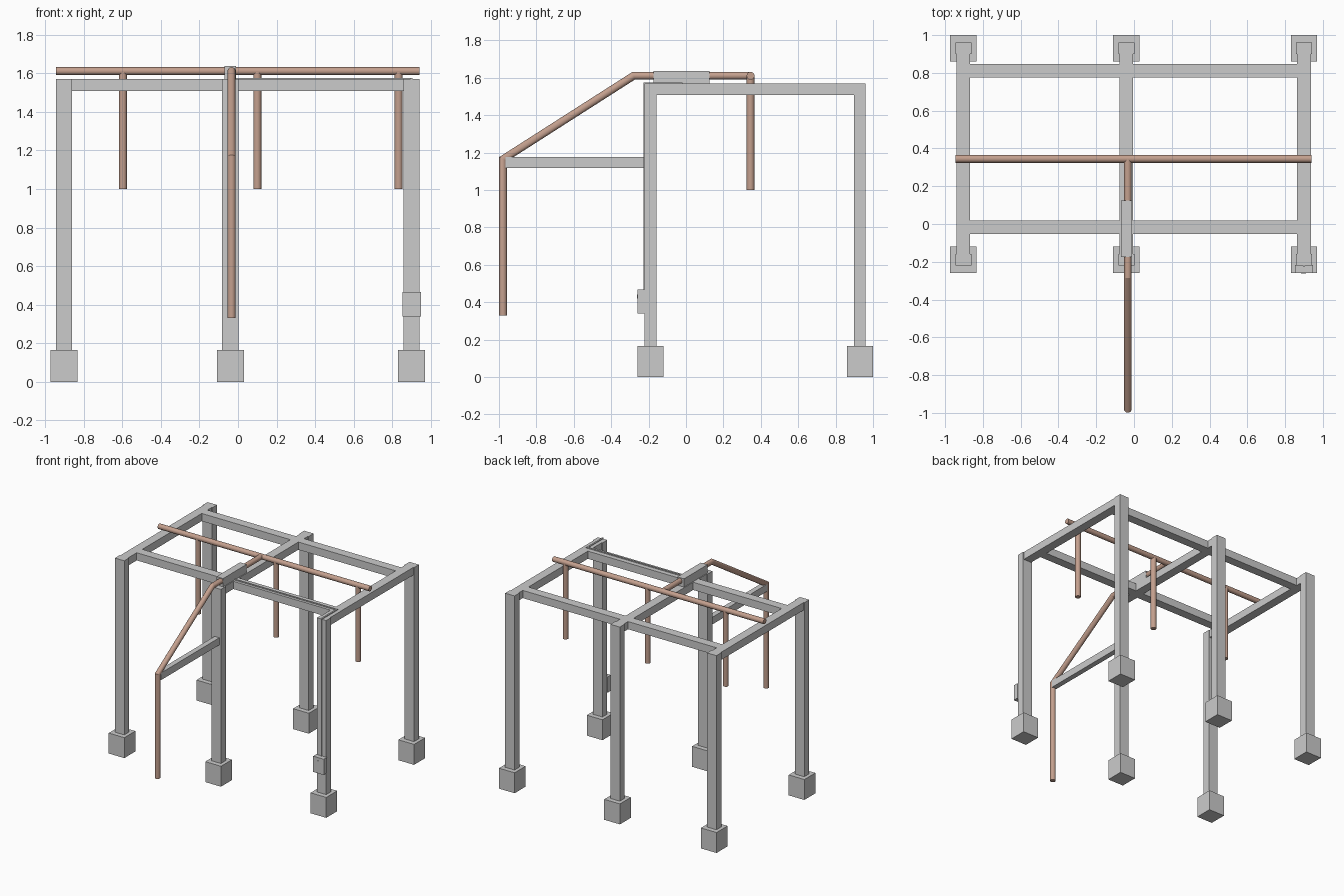
import bpy, bmesh, math
from mathutils import Vector

if "Cube" in bpy.data.objects:
    bpy.data.objects.remove(bpy.data.objects["Cube"])

copper = bpy.data.materials.new("copper")
copper.diffuse_color = (0.55, 0.35, 0.27, 1)
copper.use_nodes = True
copper.node_tree.nodes["Principled BSDF"].inputs["Base Color"].default_value = copper.diffuse_color


def finish(bm, name, mat=None):
    bmesh.ops.recalc_face_normals(bm, faces=bm.faces)
    me = bpy.data.meshes.new(name)
    bm.to_mesh(me)
    bm.free()
    ob = bpy.data.objects.new(name, me)
    bpy.context.collection.objects.link(ob)
    if mat:
        me.materials.append(mat)
    return ob


def box(name, x, y, z):
    """Box from (min, max) ranges."""
    bm = bmesh.new()
    bmesh.ops.create_cube(bm, size=1)
    for v in bm.verts:
        v.co = [(a + b) / 2 + c * (b - a) for c, (a, b) in zip(v.co, (x, y, z))]
    return finish(bm, name)


def pipe(name, points, r=0.021, n=20):
    """Round pipe along a path, mitred at each corner."""
    pts = [Vector(p) for p in points]
    dirs = [(b - a).normalized() for a, b in zip(pts, pts[1:])]
    side = dirs[0].orthogonal().normalized()
    up = dirs[0].cross(side)
    ring = [pts[0] + r * (math.cos(t) * side + math.sin(t) * up)
            for t in (2 * math.pi * i / n for i in range(n))]
    bm = bmesh.new()
    prev = [bm.verts.new(c) for c in ring]
    bm.faces.new(prev)
    for i, d in enumerate(dirs):
        normal = d + dirs[i + 1] if i + 1 < len(dirs) else d
        end = pts[i + 1]
        ring = [c + d * ((end - c).dot(normal) / d.dot(normal)) for c in ring]
        cur = [bm.verts.new(c) for c in ring]
        for k in range(n):
            bm.faces.new((prev[k], prev[(k + 1) % n], cur[(k + 1) % n], cur[k]))
        prev = cur
    bm.faces.new(prev)
    ob = finish(bm, name, copper)
    bpy.ops.object.select_all(action='DESELECT')
    bpy.context.view_layer.objects.active = ob
    ob.select_set(True)
    bpy.ops.object.shade_smooth_by_angle(angle=math.radians(25))


TOP = 1.57
# footings, posts and front-to-back beams
for label, x in (("left", -0.903), ("middle", -0.04), ("right", 0.9)):
    for end, y in (("front", -0.19), ("back", 0.93)):
        box(f"{label}_{end}_footing", (x - 0.07, x + 0.07), (y - 0.07, y + 0.07), (0, 0.165))
        box(f"{label}_{end}_post", (x - 0.042, x + 0.042), (y - 0.031, y + 0.031), (0.165, TOP))
    box(f"{label}_long_beam", (x - 0.036, x + 0.036), (-0.16, 0.9), (1.508, TOP))

# cross beams between the frames
for end, y in (("front", -0.018), ("back", 0.812)):
    for label, x0, x1 in (("left", -0.867, -0.076), ("right", -0.004, 0.864)):
        box(f"{end}_{label}_cross_beam", (x0, x1), (y - 0.036, y + 0.036), (1.508, TOP))

# support arm and pipe sleeve
box("support_arm", (-0.054, -0.012), (-0.965, -0.22), (1.118, 1.176))
box("pipe_sleeve", (-0.07, -0.01), (-0.175, 0.125), (TOP, 1.637))

# control box and its cable duct
box("control_box", (0.853, 0.948), (-0.26, -0.218), (0.34, 0.467))
box("control_button", (0.885, 0.91), (-0.263, -0.26), (0.42, 0.442))
box("cable_duct_cross", (-0.02, 0.906), (-0.032, -0.02), (TOP, 1.576))
box("cable_duct_long", (0.894, 0.906), (-0.226, -0.032), (TOP, 1.576))
box("cable_duct_drop", (0.894, 0.906), (-0.226, -0.221), (0.46, TOP))

# copper pipes
PZ, PY, PX = 1.611, 0.345, -0.033
pipe("header_pipe", [(-0.945, PY, PZ), (0.94, PY, PZ)])
for i, x in enumerate((-0.597, 0.1, 0.833)):
    pipe(f"drop_pipe_{i + 1}", [(x, PY, PZ), (x, PY, 1.0)])
pipe("feed_pipe", [(PX, PY, PZ), (PX, -0.28, PZ), (PX, -0.978, 1.165), (PX, -0.978, 0.33)])
